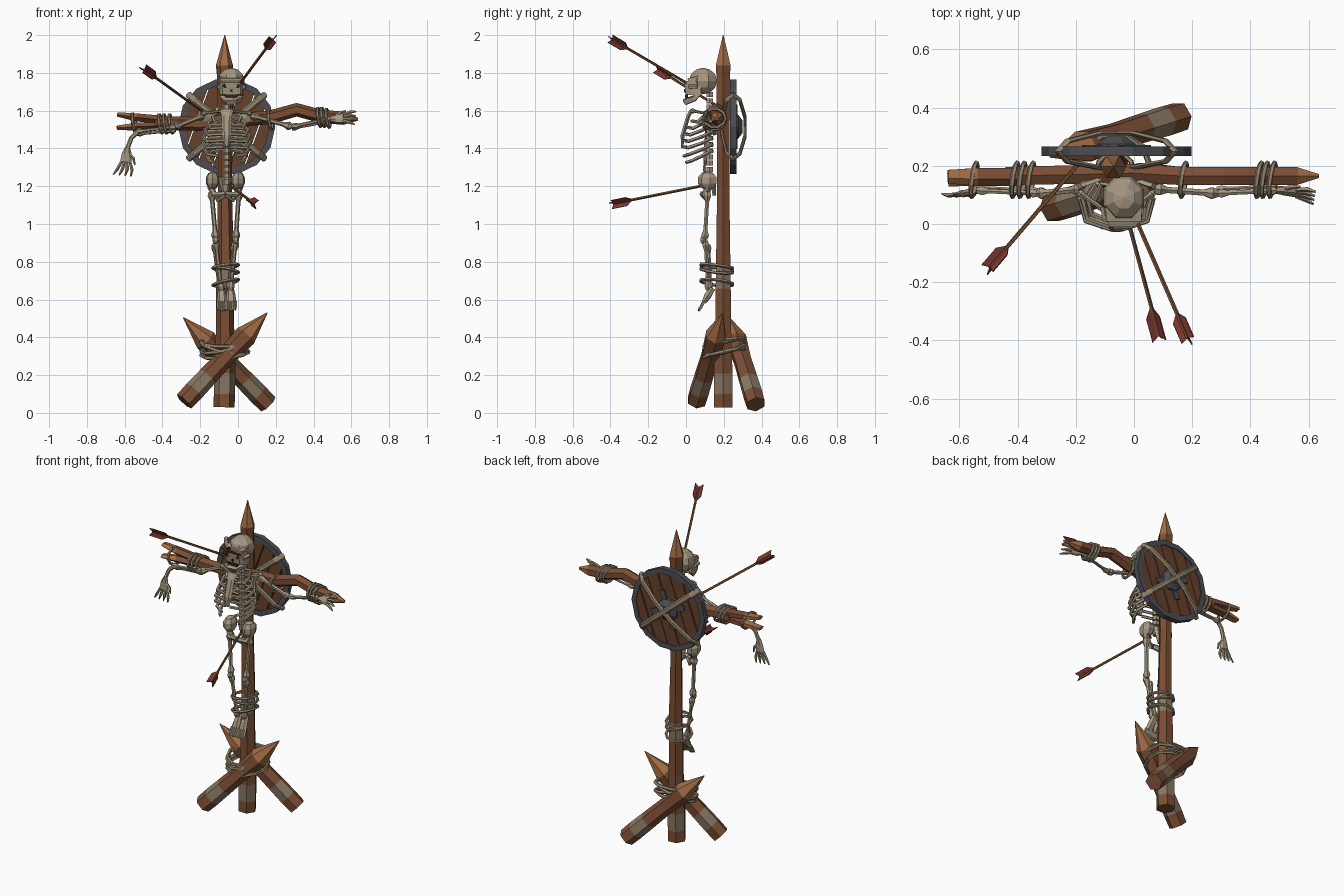
import bpy, bmesh, math
from mathutils import Vector as V, Matrix as M

if "Cube" in bpy.data.objects:
    bpy.data.objects.remove(bpy.data.objects["Cube"])

COLS = {"wood": (122, 79, 55), "cut_wood": (160, 108, 70), "weathered_wood": (134, 118, 98), "bone": (164, 150, 128),
        "rope": (146, 131, 109), "steel": (78, 79, 84), "plank": (102, 67, 48), "shaft": (116, 80, 54),
        "feather": (124, 56, 50), "socket": (48, 39, 33)}
MATS = []
for n, c in COLS.items():
    m = bpy.data.materials.new(n)
    m.diffuse_color = [(x / 255) ** 2.2 for x in c] + [1]
    m.use_nodes = True
    m.node_tree.nodes["Principled BSDF"].inputs["Base Color"].default_value = m.diffuse_color
    MATS.append(m)
WOOD, CUT, OLD, BONE, ROPE, STEEL, PLANK, SHAFT, FEATHER, SOCKET = range(10)


def finish(name, bm):
    bmesh.ops.recalc_face_normals(bm, faces=bm.faces)
    me = bpy.data.meshes.new(name)
    bm.to_mesh(me)
    bm.free()
    for m in MATS:
        me.materials.append(m)
    ob = bpy.data.objects.new(name, me)
    bpy.context.collection.objects.link(ob)


def tube(bm, pts, radii, mats, sides=6, closed=False, ref=(0, 1, 0)):
    """Loft along pts; a radius may be (along ref, across); mats may be one per segment."""
    pts = [V(p) for p in pts]
    n = len(pts)
    if not isinstance(radii, list):
        radii = [radii] * n
    rings, nrm = [], V(ref)
    for i, p in enumerate(pts):
        a = pts[i - 1] if i or closed else p
        b = pts[(i + 1) % n] if i < n - 1 or closed else p
        t = (b - a).normalized()
        nn = nrm - t * nrm.dot(t)
        nrm = (nn if nn.length > 0.1 else V((1, 0, 0)) - t * t.x).normalized()
        bi = t.cross(nrm)
        r = radii[i] if isinstance(radii[i], tuple) else (radii[i],) * 2
        an = [2 * math.pi * (k + .5) / sides for k in range(sides)]
        rings.append([bm.verts.new(p + nrm * r[0] * math.cos(q) + bi * r[1] * math.sin(q)) for q in an])
    for i in range(n if closed else n - 1):
        A, B = rings[i], rings[(i + 1) % n]
        for k in range(sides):
            f = bm.faces.new((A[k], A[(k + 1) % sides], B[(k + 1) % sides], B[k]))
            f.material_index = mats[i] if isinstance(mats, list) else mats
    if not closed:
        for R, j in ((rings[0], 0), (rings[-1], -1)):
            bm.faces.new(R).material_index = mats[j] if isinstance(mats, list) else mats


def loop(bm, c, u, v, r=.009, n=10):
    c, u, v = V(c), V(u), V(v)
    pts = [c + u * math.cos(2 * math.pi * k / n) + v * math.sin(2 * math.pi * k / n) for k in range(n)]
    tube(bm, pts, r, ROPE, 5, True, u.cross(v).normalized())


def blob(bm, c, s, mat, seg=8, rings=5):
    r = bmesh.ops.create_uvsphere(bm, u_segments=seg, v_segments=rings, radius=1,
                                  matrix=M.Translation(c) @ M.Diagonal((*s, 1)) @ M.Rotation(math.pi / seg, 4, 'Z'))
    for f in {f for v in r['verts'] for f in v.link_faces}:
        f.material_index = mat


def bone(bm, a, b, r):
    a, b = V(a), V(b)
    tube(bm, [a.lerp(b, t) for t in (0, .08, .2, .8, .92, 1)], [r * 1.3, r * 1.9, r, r, r * 1.9, r * 1.3], BONE)


def hand(bm, wrist, d, side, curl, size=1):
    w, d, s, c = V(wrist), V(d) * size, V(side) * size, V(curl) * size
    k = w + d * .07
    tube(bm, [w, w + d * .03, k], [.014, (.012, .026), (.01, .03)], BONE, 6, ref=d.cross(s))
    for j in (-1.5, -.5, .5, 1.5):
        q = k + s * .014 * j
        tube(bm, [q, q + d * .035 + s * .009 * j, q + d * .065 + s * .014 * j + c * .02], [.008, .009, .004], BONE, 5)
    tube(bm, [w + d * .02, w + d * .05 + s * .035, w + d * .08 + s * .045], [.009, .009, .004], BONE, 5)


# upright post with sharpened top
bm = bmesh.new()
zs = [.03, .1, .21, .45, .66, .78, 1.2, 1.55, 1.78, 1.84, 2.0]
rs = [.056, .056, .057, .048, .046, .044, .037, .04, .041, .045, .002]
dx = [-.074, -.072, -.07, -.068, -.07, -.065, -.07, -.066, -.07, -.072, -.07]
tube(bm, [(x, .197, z) for x, z in zip(dx, zs)], rs, [WOOD, OLD, WOOD, WOOD, OLD, WOOD, WOOD, WOOD, WOOD, CUT], 6)
finish("upright_post", bm)

# crossed base logs with sharpened tops
for name, a, b in (("front_log", (-.285, .055, .06), (.155, .195, .53)), ("rear_log", (.16, .37, .045), (-.29, .23, .505))):
    bm = bmesh.new()
    a, b = V(a), V(b)
    tube(bm, [a.lerp(b, t) for t in (0, .12, .28, .5, .74, 1)], [.053, .055, .053, .05, .06, .002],
         [WOOD, OLD, WOOD, WOOD, CUT], 6)
    finish(name, bm)

# bent crossbar, split at one end
bm = bmesh.new()
tube(bm, [(-.44, .165, 1.535), (-.2, .17, 1.53), (0, .175, 1.55), (.17, .165, 1.565), (.31, .165, 1.605),
          (.44, .165, 1.57), (.56, .165, 1.56), (.635, .165, 1.555)],
     [.036, .037, .037, .036, .036, .035, .035, .008], [WOOD] * 6 + [CUT], 6)
for z0, z1, y in ((1.55, 1.58, .165), (1.52, 1.51, .155)):
    tube(bm, [(-.4, .165, z0), (-.54, .165, (z0 + z1) / 2), (-.64, y, z1)], [(.034, .024), (.034, .022), (.026, .012)],
         [WOOD, CUT], 5)
finish("crossbar", bm)

# shield: planks, rim, boss
SC, R = V((-.06, .25, 1.515)), .24
bm = bmesh.new()
rot = M.Translation(SC) @ M.Rotation(math.radians(20), 4, 'Y')
for i in range(6):
    x0, x1 = -R + i * R / 3 + .003, -R + (i + 1) * R / 3 - .003
    h0, h1 = (math.sqrt(max(R * R - x * x, .002)) for x in (x0, x1))
    off = .003 * (i % 2)
    lo, hi = ([bm.verts.new(rot @ V((x, y + off, z))) for x, z in ((x0, -h0), (x1, -h1), (x1, h1), (x0, h0))]
              for y in (-.012, .01))
    fs = [lo, hi] + [[lo[k], lo[(k + 1) % 4], hi[(k + 1) % 4], hi[k]] for k in range(4)]
    for f in fs:
        bm.faces.new(f).material_index = PLANK
finish("shield_planks", bm)
bm = bmesh.new()
ring = [SC + V((math.cos(t), 0, math.sin(t))) * .241 for t in (2 * math.pi * k / 14 for k in range(14))]
tube(bm, ring, (.024, .023), STEEL, 4, True)
tube(bm, [SC + V((0, y, 0)) for y in (0, .025, .05)], [.075, .07, .035], STEEL, 8)
for t in (20, 110):
    d = V((math.sin(math.radians(t)), 0, math.cos(math.radians(t)))) * .12
    tube(bm, [SC + V((0, .015, 0)) - d, SC + V((0, .015, 0)) + d], (.01, .025), STEEL, 4)
finish("shield_rim_and_boss", bm)

# straps tying the shield to the post
bm = bmesh.new()
for t in (40, 140):
    d = V((math.cos(math.radians(t)), 0, math.sin(math.radians(t))))
    prof = ((.08, .062), (-.08, .062), (-.22, .035), (-.265, 0), (-.22, -.035), (-.05, -.06), (.05, -.06),
            (.22, -.035), (.265, 0), (.22, .035))
    tube(bm, [SC + d * a + V((0, y, 0)) for a, y in prof], (.009, .018), ROPE, 6, True)
finish("shield_straps", bm)

# rope bindings
bm = bmesh.new()
for z, s in ((.775, .008), (.755, -.012), (.69, .015)):
    loop(bm, (-.065, .163, z), (.068, 0, s), (0, .088, -.01))
for z, s in ((.355, .03), (.345, -.025), (.315, .01), (.375, 0)):
    loop(bm, (-.07, .2, z), (.125, 0, s), (0, .11, .025), .011)
for x, z in ((-.55, 1.535), (-.41, 1.53), (-.385, 1.53), (-.355, 1.53), (.17, 1.55), (.43, 1.565), (.45, 1.565), (.475, 1.56)):
    loop(bm, (x, .152, z), (.008, .058, 0), (-.008, 0, .05))
finish("rope_bindings", bm)

# skull with eye sockets, nose and jaw
SX = -.035
bm = bmesh.new()
blob(bm, (SX, .09, 1.757), (.076, .08, .07), BONE, 8, 6)
tube(bm, [(SX, .08, 1.72), (SX, .02, 1.722), (SX, -.006, 1.718)], [(.06, .09), (.055, .088), (.045, .068)], BONE, 4, ref=(0, 0, 1))
tube(bm, [(SX, .07, 1.762), (SX, .01, 1.757)], [(.03, .09), (.02, .085)], BONE, 4, ref=(0, 0, 1))
tube(bm, [(SX - .055, .08, 1.7), (SX - .045, .045, 1.665), (SX - .02, 0, 1.65), (SX + .02, 0, 1.65), (SX + .045, .045, 1.665),
          (SX + .055, .08, 1.7)], [.012, .018, .02, .02, .018, .012], BONE, 4)
for s in (-1, 1):
    tube(bm, [(SX + s * .03, .01, 1.734), (SX + s * .028, -.008, 1.732)], (.015, .02), SOCKET, 6, ref=(0, 0, 1))
    tube(bm, [(SX + s * .062, .015, 1.725), (SX + s * .07, .06, 1.728)], .012, BONE, 5)
tube(bm, [(SX, .01, 1.705), (SX, -.01, 1.705)], [.013, .01], SOCKET, 3)
tube(bm, [(SX - .03, .003, 1.677), (SX + .03, .003, 1.677)], (.012, .012), SOCKET, 4)
finish("skull", bm)

# spine, ribs, sternum, shoulder girdle
CX = -.06
bm = bmesh.new()
for i in range(15):
    z = 1.21 + i * .033
    tube(bm, [(CX, .125, z), (CX, .125, z + .026)], .02, BONE, 6)
finish("spine", bm)
bm = bmesh.new()
W = [.075, .1, .117, .125, .125, .118, .105]
YF = [.03, .005, -.01, -.018, -.02, -.012, 0]
for i, (w, yf) in enumerate(zip(W, YF)):
    z = 1.595 - i * .034
    end = .015 if i < 5 else .045 + .02 * (i - 5)
    for s in (-1, 1):
        tube(bm, [(CX, .13, z), (CX + s * w * .7, .138, z - .005), (CX + s * w, .085, z - .03),
                  (CX + s * w * .85, yf + .03, z - .055), (CX + s * end, yf, z - .05 - .015 * (i > 4))],
             [.009, .009, .01, .01, .009], BONE, 5)
tube(bm, [(CX, .03, 1.605), (CX, .012, 1.57), (CX, -.018, 1.47), (CX, -.02, 1.41)],
     [(.01, .035), (.012, .028), (.012, .025), (.008, .012)], BONE, 6)
for s in (-1, 1):
    bone(bm, (CX + s * .015, .03, 1.6), (CX + s * .13, .11, 1.585), .008)
    tube(bm, [(CX + s * .13, .13, 1.59), (CX + s * .08, .15, 1.55), (CX + s * .06, .15, 1.47)],
         [(.012, .02), (.009, .04), (.006, .01)], BONE, 5)
finish("ribcage", bm)

# pelvis
PX = -.067
bm = bmesh.new()
for s in (-1, 1):
    blob(bm, (PX + s * .068, .115, 1.23), (.038, .055, .05), BONE, 7, 5)
    tube(bm, [(PX + s * .075, .12, 1.2), (PX + s * .06, .1, 1.155), (PX, .085, 1.16)], [.022, .018, .014], BONE)
    tube(bm, [(PX + s * .06, .12, 1.17), (PX + s * .04, .115, 1.125), (PX, .085, 1.155)], .012, BONE, 5)
tube(bm, [(PX, .14, 1.25), (PX, .15, 1.15)], [(.02, .04), (.01, .012)], BONE, 6)
finish("pelvis", bm)

# legs and hanging feet
for name, hip, knee, ank in (("right_leg", -.14, -.118, -.088), ("left_leg", .005, -.012, -.04)):
    bm = bmesh.new()
    bone(bm, (hip, .115, 1.17), (knee, .1, .92), .012)
    blob(bm, (knee, .09, .915), (.018, .018, .022), BONE, 6, 4)
    bone(bm, (knee, .103, .91), (ank, .118, .65), .011)
    bone(bm, (knee - .012, .122, .89), (ank - .012, .132, .66), .007)
    tube(bm, [(ank, .14, .66), (ank + .003, .115, .62), (ank + .004, .095, .585)], [.018, (.022, .024), (.013, .028)], BONE, 6)
    for j in range(5):
        x = ank + .004 + (j - 2) * .011
        tube(bm, [(x, .095, .59), (x, .08, .56), (x, .066, .538 + .004 * abs(j - 2))], [.009, .009, .005], BONE, 5)
    finish(name, bm)

# arms
bm = bmesh.new()
bone(bm, (-.185, .12, 1.575), (-.33, .105, 1.515), .012)
bone(bm, (-.33, .105, 1.515), (-.54, .115, 1.49), .009)
bone(bm, (-.33, .115, 1.495), (-.535, .125, 1.475), .007)
tube(bm, [(-.535, .115, 1.485), (-.565, .11, 1.455), (-.585, .105, 1.4)], [.013, .012, .012], BONE)
hand(bm, (-.585, .105, 1.405), (-.12, -.05, -1), (1, 0, -.1), (-.5, .3, 0), 1.1)
finish("right_arm", bm)
bm = bmesh.new()
bone(bm, (.07, .12, 1.575), (.285, .105, 1.515), .012)
bone(bm, (.285, .105, 1.515), (.49, .115, 1.56), .009)
bone(bm, (.285, .12, 1.505), (.49, .13, 1.545), .007)
hand(bm, (.49, .118, 1.557), (.97, -.15, .08), (.1, .5, .8), (0, -.4, -.3), 1)
finish("left_arm", bm)

# arrows with three vanes
for name, a, b in (("shoulder_arrow", (-.505, -.16, 1.825), (-.18, .22, 1.59)), ("skull_arrow", (.19, -.405, 1.985), (0, .03, 1.73)),
                   ("hip_arrow", (.09, -.4, 1.105), (-.045, .1, 1.205))):
    bm = bmesh.new()
    a, b = V(a), V(b)
    d = (b - a).normalized()
    tube(bm, [a + d * .015, b], .0075, SHAFT, 5)
    n = d.orthogonal().normalized()
    for k in range(3):
        o = M.Rotation(k * 2 * math.pi / 3, 3, d) @ n
        side = d.cross(o) * .002
        prof = [a + d * x + o * h for x, h in ((.015, .004), (0, .028), (.085, .028), (.12, .004))]
        lo, hi = ([bm.verts.new(p + side * s) for p in prof] for s in (-1, 1))
        for f in [lo, hi] + [[lo[j], lo[(j + 1) % 4], hi[(j + 1) % 4], hi[j]] for j in range(4)]:
            bm.faces.new(f).material_index = FEATHER
    finish(name, bm)
